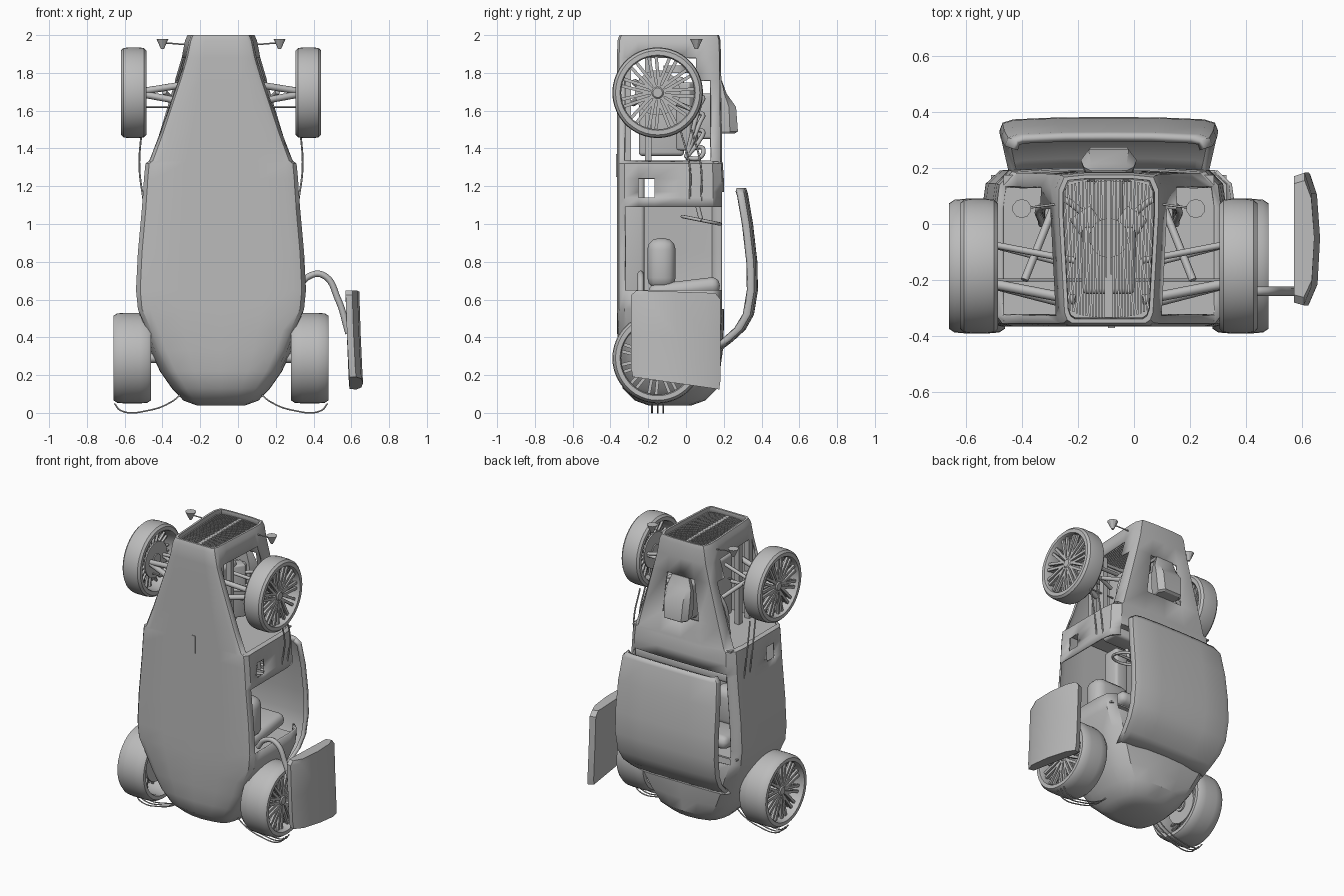
import bpy, bmesh, math
from mathutils import Matrix, Vector

if "Cube" in bpy.data.objects:
    bpy.data.objects.remove(bpy.data.objects["Cube"])

grey = bpy.data.materials.new("plain grey")
grey.use_nodes = True
grey.diffuse_color = (0.5, 0.5, 0.5, 1)
grey.node_tree.nodes["Principled BSDF"].inputs["Base Color"].default_value = (0.5, 0.5, 0.5, 1)
CX = -0.09  # centre line of the car, which stands on its tail


def finish(name, bm, thick=0.0, smooth=True):
    bmesh.ops.recalc_face_normals(bm, faces=bm.faces)
    me = bpy.data.meshes.new(name)
    bm.to_mesh(me)
    bm.free()
    me.materials.append(grey)
    ob = bpy.data.objects.new(name, me)
    bpy.context.collection.objects.link(ob)
    if thick:
        mod = ob.modifiers.new("shell", 'SOLIDIFY')
        mod.thickness = thick
        mod.offset = -1
    if smooth:
        bpy.ops.object.select_all(action='DESELECT')
        ob.select_set(True)
        bpy.context.view_layer.objects.active = ob
        bpy.ops.object.shade_smooth_by_angle(angle=math.radians(32))
    return ob


def add_box(bm, centre, size, rot=Matrix()):
    bmesh.ops.create_cube(bm, size=1, matrix=Matrix.Translation(centre) @ rot @ Matrix.Diagonal((*size, 1)))


def box(name, centre, size, bevel=0.0, rot=Matrix()):
    bm = bmesh.new()
    add_box(bm, centre, size, rot)
    if bevel:
        bmesh.ops.bevel(bm, geom=bm.edges[:], offset=bevel, segments=3, affect='EDGES', profile=0.5)
    finish(name, bm)


def tube(name, points, radius):
    cu = bpy.data.curves.new(name, 'CURVE')
    cu.dimensions = '3D'
    cu.bevel_depth = radius
    cu.bevel_resolution = 2
    cu.resolution_u = 8
    cu.use_fill_caps = True
    sp = cu.splines.new('BEZIER')
    sp.bezier_points.add(len(points) - 1)
    for p, co in zip(sp.bezier_points, points):
        p.co = co
        p.handle_left_type = p.handle_right_type = 'AUTO'
    cu.materials.append(grey)
    bpy.context.collection.objects.link(bpy.data.objects.new(name, cu))


def skin(bm, rings, closed=True, keep=lambda i, j: True):
    vs = [[bm.verts.new(p) for p in r] for r in rings]
    n = len(rings[0])
    for i in range(len(rings) - 1):
        for j in range(n if closed else n - 1):
            if keep(i, j):
                k = (j + 1) % n
                bm.faces.new((vs[i][j], vs[i][k], vs[i + 1][k], vs[i + 1][j]))
    return vs


def lathe_x(bm, profile, centre, segs=40):
    skin(bm, [[Vector(centre) + Vector((x, r * math.cos(a), r * math.sin(a)))
               for a in (2 * math.pi * s / segs for s in range(segs))] for x, r in profile])
    bmesh.ops.remove_doubles(bm, verts=bm.verts, dist=1e-5)


# Body shell: rings of (z, half width, underside y, top y)
stations = [(.04, .13, -.2, .03), (.065, .2, -.27, .1), (.13, .262, -.335, .165), (.22, .325, -.355, .18),
            (.33, .375, -.36, .195), (.44, .405, -.365, .2), (.55, .44, -.365, .2), (.65, .45, -.365, .2),
            (.85, .44, -.365, .2), (1.09, .418, -.365, .2), (1.14, .415, -.365, .2), (1.17, .412, -.365, .2),
            (1.24, .408, -.365, .2), (1.32, .4, -.365, .195), (1.335, .38, -.365, .19), (1.48, .335, -.365, .19),
            (1.76, .25, -.365, .187), (1.88, .215, -.365, .185), (1.97, .198, -.363, .183), (2., .185, -.352, .175),
            (2., .17, -.338, .163), (1.94, .165, -.333, .158)]
half = [(0, 0), (.5, 0), (.85, 0), (.95, .02), (1, .07), (1, .2), (1, .35), (1, .6), (1, .76),
        (.975, .9), (.86, .985), (.42, 1), (0, 1)]
section = half + [(-x, y) for x, y in half[-2:0:-1]]


def body_point(fx, fy, z, w, y0, y1):
    soft = .45 * max(0, 1 - z / .55)       # rounder towards the tail
    taper = .16 * max(0, (z - 1.33) / .67)  # narrower underside at the nose
    x = fx * (1 - soft * .5 * (2 * fy - 1) ** 2) * (1 - taper * (1 - fy))
    y = .5 + (fy - .5) * (1 - soft * .4 * fx * fx)
    return (CX + w * x, y0 + (y1 - y0) * y, z)


def body_keep(i, j):
    z = (stations[i][0] + stations[i + 1][0]) / 2
    a, b = section[j], section[(j + 1) % len(section)]
    fx, fy = (a[0] + b[0]) / 2, (a[1] + b[1]) / 2
    side = abs(fx) > .9
    engine_bay = 1.335 < z < 1.88 and .07 < fy < (.94 if z < 1.76 else .8) and side and i < 17
    cockpit = .55 < z < 1.17 and fy > .98
    doorway = .65 < z < 1.09 and fx > .9 and .07 < fy < .98
    hood_hole = 1.48 < z < 1.76 and fy > .99 and abs(fx) < .25
    vent = 1.14 < z < 1.24 and .2 < fy < .35 and side
    return not (engine_bay or cockpit or doorway or hood_hole or vent)


bm = bmesh.new()
body = skin(bm, [[body_point(*f, *s) for f in section] for s in stations], keep=body_keep)
bm.faces.new(body[0])
finish("body_shell", bm, .012)

# Roof panel sweeping down to the rear deck: (z, y, half width)
roof_rows = [(1.19, .318, .34), (1.16, .328, .37), (1., .355, .385), (.8, .378, .39), (.65, .381, .39),
             (.52, .36, .385), (.44, .315, .375), (.38, .25, .36), (.33, .185, .345)]
columns = [(-1, .05), (-.97, .02), (-.87, .008), (-.45, .001), (0, 0)]
columns += [(-x, d) for x, d in columns[-2::-1]]
bm = bmesh.new()
skin(bm, [[(CX + w * t, y - d, z) for t, d in columns] for z, y, w in roof_rows], closed=False)
roof = finish("roof_panel", bm, .025)
if roof.data.polygons[0].normal.y < 0:
    roof.data.flip_normals()

# Grille bars fanning out towards the top of the nose
bm = bmesh.new()
for i in range(-12, 13):
    x = i * .0123
    add_box(bm, (CX + x, -.088, 1.965), (.016 if i == 0 else .006, .49 - .05 * (abs(i) / 12) ** 3, .02),
            Matrix.Rotation(-x * .16 / .49, 4, 'Z'))
finish("grille_bars", bm, smooth=False)

# Hood scoop
bm = bmesh.new()
scoop = [(1.76, .06, .19), (1.69, .085, .215), (1.62, .095, .265), (1.49, .085, .275), (1.48, .075, .26)]
rings = skin(bm, [[(CX + s * w, y, z) for s, y in ((-.8, .15), (-1.05, (h + .19) / 2), (-.75, h),
                                                 (.75, h), (1.05, (h + .19) / 2), (.8, .15))]
                  for z, w, h in scoop])
bm.faces.new(rings[0])
bm.faces.new(rings[-1])
finish("hood_scoop", bm)


# Wheels with open spoked rims
def wheel(name, side, z, inner, outer, radius):
    c = Vector((CX + side * (inner + outer) / 2, -.15, z))
    h, rim = (outer - inner) / 2, radius * .83
    bm = bmesh.new()
    lathe_x(bm, [(-h, rim), (-h, radius * .93), (-h * .8, radius * .985), (-h * .4, radius), (h * .4, radius),
                 (h * .8, radius * .985), (h, radius * .93), (h, rim), (h * .85, rim * .97),
                 (-h * .85, rim * .97), (-h, rim)], c, 44)
    finish(name + "_tyre", bm)
    bm = bmesh.new()
    face = side * h * .6
    for k in range(22):
        turn = Matrix.Rotation(2 * math.pi * k / 22, 4, 'X')
        tilt = Matrix.Rotation(.1 * (-1) ** k, 4, 'X')
        for off, wid in ((0, .017), (-side * .03, .009)):
            add_box(bm, c + Vector((face + off, 0, 0)) + turn @ Vector((0, 0, rim * .55)),
                    (.016, wid, rim * .88), turn @ tilt)
    finish(name + "_spokes", bm, smooth=False)
    bm = bmesh.new()
    lathe_x(bm, [(-side * h * .6, 0), (-side * h * .6, .04), (face, .04), (face + side * .015, .025),
                 (face + side * .015, 0)], c, 20)
    lathe_x(bm, [(-side * h * .5, .04), (-side * h * .5, .12), (-side * h * .35, .12), (-side * h * .35, .04)], c, 28)
    finish(name + "_hub_and_brake", bm)


for side, label in ((-1, "right"), (1, "left")):
    wheel("front_" + label, side, 1.695, .395, .53, .24)
    wheel("rear_" + label, side, .29, .37, .57, .24)

    def at(x, y, z):
        return (CX + side * x, y, z)

    # Suspension arms and rods
    for y, r in ((-.24, .018), (-.1, .012)):
        tube(label + "_front_arm", [at(.12, y - .03, 1.75), at(.43, y + .03, 1.7)], r)
        tube(label + "_rear_arm", [at(.16, y - .04, 1.64), at(.43, y + .03, 1.69)], r)
    tube(label + "_tie_rod", [at(.05, -.2, 1.62), at(.42, -.2, 1.62)], .005)
    for y in (.02, .08):
        tube(label + "_radius_rod", [at(.42, y - .05, 1.5), at(.432, y, 1.3), at(.41, y, 1.12)], .005)
    tube(label + "_rear_axle", [at(0, -.15, .29), at(.46, -.15, .29)], .025)
    tube(label + "_damper", [at(.3, -.2, 1.7), at(.2, .05, 1.6)], .014)
    for y in (-.18, -.15, -.12):
        tube(label + "_tail_wire", [at(.565, y, .05), at(.53, y, .012), at(.38, y, .014), at(.26, y, .06),
                                    at(.2, y, .11)], .004)
    # Headlamp on its stalk
    bm = bmesh.new()
    bmesh.ops.create_cone(bm, cap_ends=True, segments=10, radius1=.008, radius2=.034, depth=.055,
                          matrix=Matrix.Translation(at(.31, .055, 1.953)))
    finish(label + "_headlamp", bm)
    tube(label + "_headlamp_stalk", [at(.19, .07, 1.95), at(.31, .055, 1.96)], .004)
    # Exhaust headers, frame rails and cylinder head
    for k in range(4):
        z = 1.4 + k * .09
        tube(label + "_header_pipe", [at(.08, .03, z), at(.17, .09, z), at(.23, .07, z - .05), at(.24, .0, 1.35)], .012)
    for y in (-.31, -.2):
        box(label + "_frame_rail", at(.17, y, 1.6), (.035, .035, .56))
    box(label + "_cylinder_head", at(.075, .0, 1.57), (.09, .1, .36), .012, Matrix.Rotation(-side * .6, 4, 'Z'))
    # Seat
    box(label + "_seat_cushion", at(.2, -.13, .79), (.27, .15, .27), .06)
    box(label + "_seat_back", at(.2, -.01, .655), (.27, .38, .09), .04, Matrix.Rotation(.12, 4, 'X'))

# Engine and bulkheads
box("engine_block", (CX, -.13, 1.57), (.19, .24, .42), .02)
box("intake", (CX, .08, 1.57), (.1, .16, .24), .015)
box("firewall", (CX, -.085, 1.325), (.75, .52, .01))
box("rear_bulkhead", (CX, -.085, .59), (.84, .52, .01))
box("dashboard", (CX, .1, 1.13), (.76, .13, .07), .02)
box("tunnel", (CX, -.28, .95), (.1, .12, .7), .02)
box("underside_plate", (CX + .01, -.366, 1.31), (.025, .008, .12))
bm = bmesh.new()
lathe_x(bm, [(-.02, 0), (-.02, .07), (.02, .07), (.02, 0)], (0, 0, 0), 24)
bm.transform(Matrix.Translation((CX, -.05, 1.82)) @ Matrix.Rotation(math.pi / 2, 4, 'Y'))
finish("fan_hub", bm)

# Steering wheel
tube("steering_wheel", [(CX + .2 + .1 * math.cos(a), .08 + .1 * math.sin(a), 1.02 - .02 * math.sin(a))
                        for a in (math.pi * k / 6 for k in range(13))], .009)
tube("steering_column", [(CX + .2, .08, 1.02), (CX + .2, .05, 1.14)], .012)
tube("steering_spoke", [(CX + .1, .08, 1.02), (CX + .3, .08, 1.02)], .008)

# Open door, swung back on its curved hinge
outline = [(0, -.28), (.035, -.29), (.064, -.22), (.073, -.05), (.062, .11), (.038, .183), (0, .17)]
bm = bmesh.new()
rings = skin(bm, [[(x0 + x, -.05 + (y + .05) * s, z - slope * y) for x, y in outline]
                  for z, x0, s, slope in ((.64, .57, .88, .03), (.61, .57, 1, .05), (.4, .577, 1, .05),
                                          (.2, .586, 1, .13), (.15, .59, .97, .14))])
bm.faces.new(rings[0])
bm.faces.new(rings[-1])
finish("open_door", bm)
tube("door_hinge", [(.32, -.24, .66), (.37, -.24, .72), (.45, -.24, .73), (.53, -.24, .6), (.585, -.24, .42)], .017)
